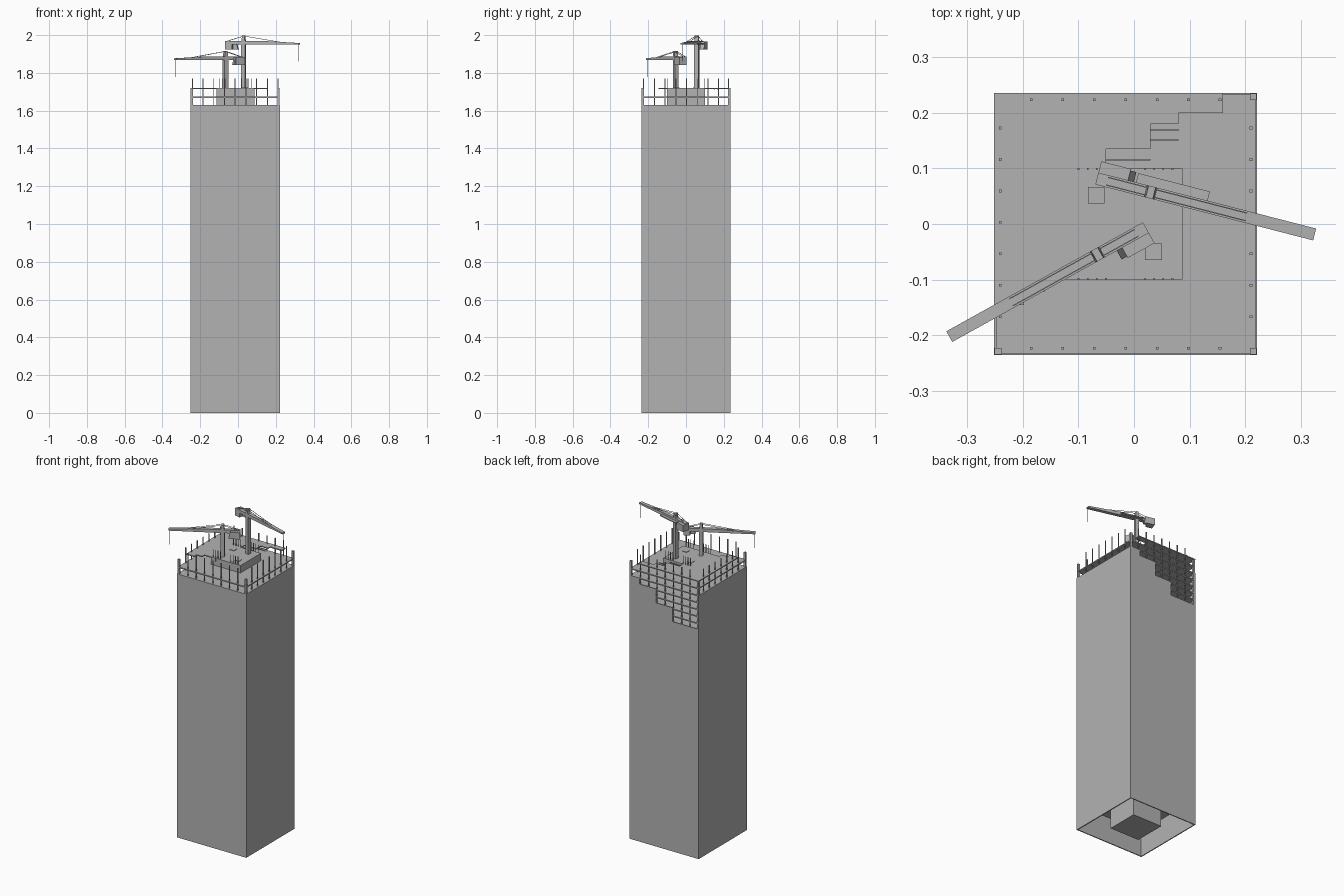
import bpy, bmesh, math
from mathutils import Matrix, Vector

if "Cube" in bpy.data.objects:
    bpy.data.objects.remove(bpy.data.objects["Cube"])

concrete = bpy.data.materials.new("concrete_grey")
concrete.use_nodes = True
concrete.diffuse_color = (0.45, 0.45, 0.45, 1)
concrete.node_tree.nodes["Principled BSDF"].inputs["Base Color"].default_value = (0.45, 0.45, 0.45, 1)

X0, X1, Y0, Y1 = -0.252, 0.222, -0.236, 0.236
CX = (X0 + X1) / 2
ROOF, FLOOR, TOP, POST = 1.63, 0.043, 1.72, 1.77


def finish(name, bm):
    bmesh.ops.recalc_face_normals(bm, faces=bm.faces[:])
    mesh = bpy.data.meshes.new(name)
    bm.to_mesh(mesh)
    bm.free()
    mesh.materials.append(concrete)
    obj = bpy.data.objects.new(name, mesh)
    bpy.context.scene.collection.objects.link(obj)
    return obj


def add_box(bm, a, b):
    """Box between two opposite corners."""
    a, b = Vector(a), Vector(b)
    size = b - a
    bmesh.ops.create_cube(bm, size=1, matrix=Matrix.Translation((a + b) / 2) @ Matrix.Diagonal((*size, 1)))


def add_prism(bm, points, offset):
    """Flat outline pushed along an offset."""
    face = bm.faces.new([bm.verts.new(p) for p in points])
    out = bmesh.ops.extrude_face_region(bm, geom=[face])
    moved = [v for v in out["geom"] if isinstance(v, bmesh.types.BMVert)]
    bmesh.ops.translate(bm, verts=moved, vec=offset)


def add_bar(bm, a, b, r):
    """Thin square bar between two points."""
    a, b = Vector(a), Vector(b)
    d = b - a
    m = Matrix.Translation((a + b) / 2) @ d.to_track_quat('Z', 'Y').to_matrix().to_4x4()
    bmesh.ops.create_cube(bm, size=1, matrix=m @ Matrix.Diagonal((r, r, d.length, 1)))


def boxes(name, pairs):
    bm = bmesh.new()
    for a, b in pairs:
        add_box(bm, a, b)
    return finish(name, bm)


# Facade: three full walls, open at the base
T = 0.006
boxes("facade_walls", [
    ((X0, Y0, 0), (X1, Y0 + T, ROOF)),
    ((X0, Y0 + T, 0), (X0 + T, Y1, ROOF)),
    ((X1 - T, Y0 + T, 0), (X1, Y1, ROOF)),
])

# Back wall with the unfinished stepped edge
bm = bmesh.new()
outline = [(X0 + T, 0), (X1 - T, 0), (X1 - T, ROOF), (0.153, ROOF)]
z = ROOF
for x, drop in ((0.153, 1), (0.04, 3), (-0.074, 5)):
    outline.append((x, z)) if z != ROOF else None
    z = ROOF - drop * FLOOR + 0.006
    outline.append((x, z))
outline.append((X0 + T, z))
add_prism(bm, [(x, Y1, z) for x, z in outline], (0, -T, 0))
finish("facade_back_wall", bm)

# Floor slabs: lobby ceiling, the open storeys and the deck
I = 0.003
levels = [0.168] + [ROOF - k * FLOOR for k in range(5, -1, -1)] + [1.674]
boxes("floor_slabs", [((X0 + I, Y0 + I, z - 0.007), (X1 - I, Y1 - I / 2, z)) for z in levels])

# Partial top slab with stepped edges
bm = bmesh.new()
top_outline = [
    (X0, Y1), (0.16, Y1), (0.16, 0.2), (0.08, 0.2), (0.08, 0.18), (0.03, 0.18),
    (0.03, 0.135), (-0.05, 0.135), (-0.05, 0.1), (-0.115, 0.1), (-0.115, -0.1),
    (-0.16, -0.1), (-0.16, -0.122), (-0.198, -0.122), (-0.198, -0.146), (X0, -0.146),
]
add_prism(bm, [(x, y, TOP) for x, y in top_outline], (0, 0, -0.006))
finish("partial_top_slab", bm)

# Form beams left out beyond the slab edge
boxes("form_beams", [((x, y, TOP - 0.01), (x + w, y + 0.003, TOP - 0.005))
                     for x, w, y in ((0.03, 0.05, 0.168), (0.03, 0.05, 0.15), (-0.05, 0.08, 0.114))])

# Concrete core with shaft covers and starter bars
boxes("core", [((-0.115, -0.1, 0), (0.087, 0.1, TOP))])
boxes("shaft_covers", [((x - 0.015, y - 0.015, TOP), (x + 0.015, y + 0.015, TOP + 0.003))
                       for x, y in ((-0.068, 0.052), (0.035, -0.05))])
bars = [s + 0.0165 * k for s in (-0.1, 0.02) for k in range(4)]
boxes("core_starter_bars", [((x - 0.0015, y - 0.0015, TOP - 0.02), (x + 0.0015, y + 0.0015, POST))
                            for x in bars for y in (-0.099, 0.099)])

# Perimeter posts and corner columns
BAY = 0.0567
bm = bmesh.new()
R = 0.0025
for k in range(-3, 4):
    for side in (-1, 1):
        px, py = CX + k * BAY, side * 0.224
        low = ROOF - 5 * FLOOR if side > 0 else ROOF
        add_box(bm, (px - R, py - R, low), (px + R, py + R, POST))
        px, py = CX + side * 0.226, 0.003 + k * BAY
        add_box(bm, (px - R, py - R, ROOF), (px + R, py + R, POST))
finish("perimeter_posts", bm)
C = 0.012
boxes("corner_columns", [((x, y, ROOF - 5 * FLOOR), (x + C, y + C, TOP))
                         for x in (X0 + 0.001, X1 - C - 0.001) for y in (Y0 + 0.001, Y1 - C - 0.001)])


# Tower cranes, modelled along local +x with z = 0 at the jib base
def crane(label, location, angle, jib_z):
    place = Matrix.Translation((*location, jib_z)) @ Matrix.Rotation(angle, 4, 'Z')
    parts = []

    mast = bmesh.new()
    w = 0.011
    base = 1.67 - jib_z
    add_box(mast, (-w, -w, base), (w, w, 0))
    parts.append(("mast", mast))

    head = bmesh.new()
    add_prism(head, [(-w, -w, 0), (w, -w, 0), (w * 0.6, -w, 0.048), (-w * 0.6, -w, 0.048)], (0, 2 * w, 0))
    parts.append(("mast_head", head))

    jib = bmesh.new()
    add_prism(jib, [(-0.1, -w, 0), (0.305, -w, 0), (0.305, -w, 0.009), (0.1, -w, 0.02), (-0.1, -w, 0.02)],
              (0, 2 * w, 0))
    parts.append(("jib", jib))

    weight = bmesh.new()
    add_box(weight, (-0.1, -w, -0.025), (-0.062, w, 0))
    add_box(weight, (-0.1, w, -0.025), (-0.045, 0.032, 0.016))
    add_prism(weight, [(-0.045, w, 0.016), (-0.034, w, -0.025), (-0.045, w, -0.025)], (0, 0.018, 0))
    parts.append(("counterweight", weight))

    ties = bmesh.new()
    for y in (-0.007, 0.007):
        add_bar(ties, (0, y, 0.046), (0.2, y, 0.014), 0.002)
        add_bar(ties, (0, y, 0.046), (-0.09, y, 0.019), 0.002)
    add_bar(ties, (0.302, 0, 0.002), (0.302, 0, -0.09), 0.002)
    parts.append(("cables", ties))

    for part, mesh in parts:
        bmesh.ops.transform(mesh, matrix=place, verts=mesh.verts[:])
        finish(f"{label}_crane_{part}", mesh)
    return place


high = crane("high", (0.03, 0.057), math.radians(-14.4), 1.949)
crane("low", (-0.066, -0.055), math.radians(209), 1.868)

# Walkway beside the high jib
bm = bmesh.new()
add_box(bm, (-0.03, 0.011, 0.002), (0.103, 0.028, 0.008))
bmesh.ops.transform(bm, matrix=high, verts=bm.verts[:])
finish("high_crane_walkway", bm)
